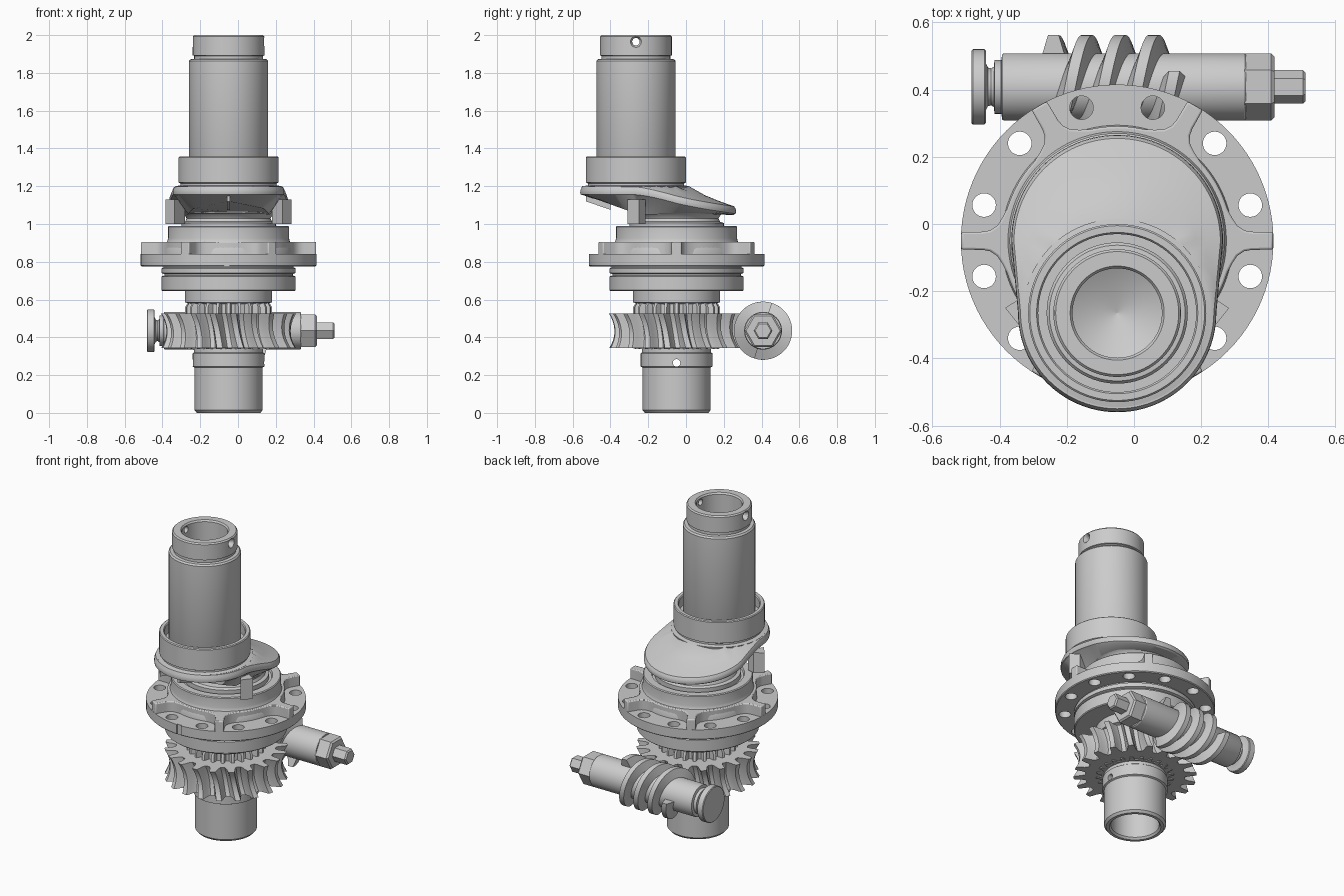
import bpy, bmesh
from math import sin, cos, pi, hypot, radians

if "Cube" in bpy.data.objects:
    bpy.data.objects.remove(bpy.data.objects["Cube"])

CX, CY = -0.05, -0.05        # main axis
UY = -0.265                  # offset upper tube axis
WY, WZ = 0.408, 0.435        # worm shaft axis


def loft(name, rings):
    """Closed skin through equal-length rings, capped at both ends."""
    bm = bmesh.new()
    vs = [[bm.verts.new(p) for p in r] for r in rings]
    n = len(vs[0])
    for a, b in zip(vs, vs[1:]):
        for i in range(n):
            j = (i + 1) % n
            bm.faces.new((a[i], a[j], b[j], b[i]))
    bm.faces.new(vs[0])
    bm.faces.new(vs[-1])
    bmesh.ops.recalc_face_normals(bm, faces=bm.faces)
    me = bpy.data.meshes.new(name)
    bm.to_mesh(me)
    bm.free()
    ob = bpy.data.objects.new(name, me)
    bpy.context.collection.objects.link(ob)
    return ob


def up(x, y):
    return lambda a, b, h: (x + a, y + b, h)


def along_x(y, z):
    return lambda a, b, h: (h, y + a, z + b)


def lathe(name, profile, place, n=72):
    return loft(name, [[place(r * cos(2 * pi * i / n), r * sin(2 * pi * i / n), h)
                        for i in range(n)] for r, h in profile])


def prism(name, plan, z0, z1):
    return loft(name, [[(x, y, z) for x, y in plan] for z in (z0, z1)])


def cut(ob, cutter):
    cutter.hide_render = True
    m = ob.modifiers.new("cut", 'BOOLEAN')
    m.object = cutter
    m.solver = 'EXACT'
    bpy.context.view_layer.objects.active = ob
    bpy.ops.object.modifier_apply(modifier=m.name)
    bpy.data.objects.remove(cutter)


MAIN, UPPER, WORM = up(CX, CY), up(CX, UY), along_x(WY, WZ)

# lower hollow shaft with collar and cross hole
low = lathe("lower_shaft", [(.001, .50), (.14, .43), (.14, .012), (.15, 0), (.168, 0), (.18, .014),
                            (.18, .24), (.19, .245), (.19, .315), (.183, .32), (.183, .345),
                            (.195, .35), (.195, .575), (.23, .585), (.23, .66), (.001, .66)], MAIN)
cut(low, lathe("hole", [(.02, -1), (.02, 1)], along_x(CY, .265), 20))

# splined part of the shaft
N = 24
spline = []
for z, tip in ((.338, .222), (.345, .23), (.56, .23), (.586, .215)):
    ring = []
    for k in range(N):
        for f, r in ((-.32, .196), (-.13, tip), (.13, tip), (.32, .196)):
            a = 2 * pi * (k + f) / N
            ring.append((CX + r * cos(a), CY + r * sin(a), z))
    spline.append(ring)
loft("shaft_spline", spline)

# throated worm wheel
N, wheel = 20, []
for j in range(11):
    t = j / 5 - 1
    z = WZ + .092 * t
    tip, root = .33 + .028 * t * t, .268 + .022 * t * t
    ring = []
    for k in range(N):
        for f, s in ((-.36, 0), (-.25, .3), (-.2, .7), (-.14, 1), (.14, 1), (.2, .7), (.25, .3), (.36, 0)):
            a = 2 * pi * (k + .5 + f) / N + pi / 2 - .03 - .6 * (z - WZ)
            r = root + (tip - root) * s
            ring.append((CX + r * cos(a), CY + r * sin(a), z))
    wheel.append(ring)
loft("worm_wheel", wheel)

# bearing flange with bolt holes
flange = lathe("flange", [(.001, .645), (.35, .645), (.355, .65), (.355, .722), (.34, .728), (.34, .735),
                          (.355, .74), (.355, .765), (.345, .77), (.345, .776), (.46, .776),
                          (.465, .781), (.465, .84), (.001, .84)], MAIN, 96)

# raised hub base with six radial ribs
plan = []
for k in range(6):
    b = k * pi / 3
    half = [(.464, .026), (.40, .027), (.378, .031), (.357, .045), (.342, .068), (.328, .095)]
    for r, w in [(u, -w) for u, w in half[::-1]] + half:
        plan.append((CX + r * cos(b) - w * sin(b), CY + r * sin(b) + w * cos(b)))
    for i in range(1, 6):
        a = b + radians(16.2 + (60 - 32.4) * i / 6)
        plan.append((CX + .341 * cos(a), CY + .341 * sin(a)))
ribs = prism("flange_ribs", plan, .80, .905)
bev = ribs.modifiers.new("bevel", 'BEVEL')
bev.width, bev.segments = .006, 2
for k in range(12):
    a = radians(15 + 30 * k)
    cut(flange, lathe("bolt", [(.035, .7), (.035, 1)],
                      up(CX + .41 * cos(a), CY + .41 * sin(a)), 28))
cut(flange, prism("notch", [(-.075, -.6), (-.045, -.6), (-.045, -.508), (-.075, -.508)], .7, .9))

# hub and neck
lathe("flange_hub", [(.001, .83), (.345, .83), (.34, .885), (.325, .905), (.32, .925), (.32, .985),
                     (.315, .99), (.27, .99), (.265, .975), (.001, .975)], MAIN, 96)
lathe("neck", [(.001, .95), (.25, .95), (.25, 1.005), (.23, 1.012), (.222, 1.03),
               (.235, 1.05), (.25, 1.058), (.001, 1.07)], MAIN)


# eccentric web between the two axes
def web_top(x, y):
    d = max(0, hypot(x - CX, y - UY) - .285)
    return 1.2 - .11 * min(1, d / .245) ** .75


def web_low(y):
    return 1.05 + max(0, -.25 - y) * .36


n, outline = 48, []
for i in range(n + 1):
    outline.append((.315 * cos(pi * i / n), CY + .315 * sin(pi * i / n)))
for i in range(1, 6):
    outline.append((-.315 + .02 * i / 6, CY + (UY - CY) * i / 6))
for i in range(n + 1):
    outline.append((-.295 * cos(pi * i / n), UY - .295 * sin(pi * i / n)))
for i in range(1, 6):
    outline.append((.295 + .02 * i / 6, UY + (CY - UY) * i / 6))
web = []
for s, drop in ((.72, None), (.97, .046), (.995, .036), (1, .024), (.995, .01), (.975, 0),
                (.93, 0), (.85, 0), (.75, 0), (.6, 0), (.4, 0)):
    ring = []
    for x, y in outline:
        px, py = CX + s * x, -.15 + s * (y + .15)
        ring.append((px, py, web_low(py) if drop is None else web_top(px, py) - drop))
    web.append(ring)
loft("eccentric_web", web)

# stop blocks on both sides and small key under the web
for side, m in (("right", 1), ("left", -1)):
    prism(side + "_stop_block", [(CX + m * x, y) for x, y in
                                 ((.23, -.23), (.285, -.31), (.333, -.25), (.28, -.215))], 1.0, 1.13)
loft("web_key", [[(x, -.53, 1.12), (x, -.40, 1.075), (x, -.40, 1.13), (x, -.53, 1.17)]
                 for x in (CX - .008, CX + .008)])

# upper seat ring and hollow upper tube
lathe("seat_ring", [(.001, 1.15), (.27, 1.15), (.28, 1.2), (.255, 1.205), (.255, 1.215), (.265, 1.22),
                    (.265, 1.352), (.26, 1.357), (.24, 1.357), (.235, 1.35), (.235, 1.29),
                    (.001, 1.29)], UPPER)
tube = lathe("upper_tube", [(.001, 1.24), (.205, 1.24), (.21, 1.25), (.21, 1.862), (.202, 1.872),
                            (.182, 1.874), (.182, 1.89), (.19, 1.893), (.19, 1.992), (.183, 2),
                            (.14, 2), (.133, 1.99), (.133, 1.48), (.001, 1.41)], UPPER)
cut(tube, lathe("hole", [(.02, -1), (.02, 1)], along_x(UY, 1.965), 20))
for s in (-1, 1):  # countersinks
    cut(tube, lathe("sink", [(.019, CX + s * .17), (.033, CX + s * .195)], along_x(UY, 1.965), 20))

# worm shaft
lathe("worm_shaft", [(.001, -.483), (.108, -.483), (.112, -.479), (.112, -.445), (.108, -.441),
                     (.07, -.441), (.057, -.434), (.055, -.425), (.06, -.417), (.08, -.415),
                     (.08, -.395), (.097, -.392), (.1, -.387), (.1, .327), (.096, .333),
                     (.001, .333)], WORM, 56)

# hexagon collar and drive end
for name, prof in (("hex_collar", [(.1, .325), (.1, .408), (.09, .418), (.06, .418)]),
                   ("hex_drive_end", [(.05, .41), (.05, .503), (.042, .511)])):
    lathe(name, prof, WORM, 6)

# two-start worm thread
for i, (x0, u0, u1) in enumerate(((.06, -.3, 1.5), (-.04, -.8, 1.0))):
    rings = []
    for k in range(101):
        u = u0 + (u1 - u0) * k / 100
        a = 2 * pi * u
        rings.append([WORM(r * cos(a), r * sin(a), x0 - .2 * u + d)
                      for r, d in ((.09, -.035), (.154, -.016), (.154, .016), (.09, .035))])
    loft("worm_thread_%d" % (i + 1), rings)

# smooth round surfaces, keep edges sharp
for ob in bpy.context.scene.objects:
    ob.select_set(True)
    bpy.context.view_layer.objects.active = ob
bpy.ops.object.shade_smooth_by_angle(angle=radians(32))
